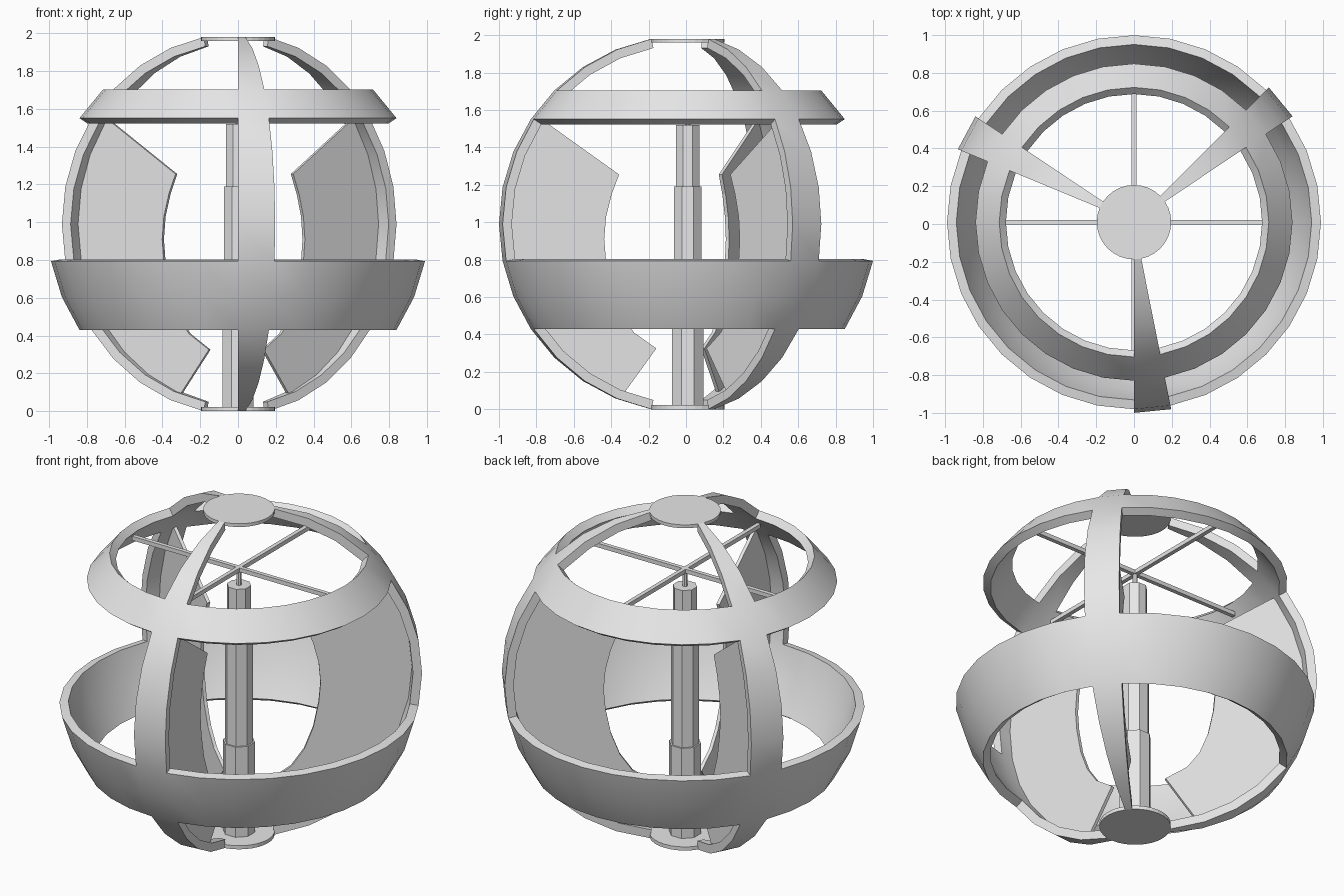
import bpy, bmesh, math
from mathutils import Matrix, Vector

if "Cube" in bpy.data.objects:
    bpy.data.objects.remove(bpy.data.objects["Cube"])

R = 1.0096                      # sphere radius
STEP = math.radians(11.25)      # 32 segments, 16 rings
CAP_Z = R * math.cos(STEP)
CENTRE = Vector((0, 0.0096, CAP_Z))
RIBS = (24, 3, 13)              # segment index of each rib
BANDS = (4, 9, 10)              # ring rows that run all the way round

grey = bpy.data.materials.new("light_grey")
grey.diffuse_color = (0.8, 0.8, 0.8, 1)
grey.use_nodes = True
grey.node_tree.nodes["Principled BSDF"].inputs["Base Color"].default_value = grey.diffuse_color


def finish(name, bm, smooth=False):
    bmesh.ops.recalc_face_normals(bm, faces=bm.faces[:])
    me = bpy.data.meshes.new(name)
    bm.to_mesh(me)
    bm.free()
    me.materials.append(grey)
    ob = bpy.data.objects.new(name, me)
    bpy.context.collection.objects.link(ob)
    if smooth:
        bpy.ops.object.select_all(action='DESELECT')
        ob.select_set(True)
        bpy.context.view_layer.objects.active = ob
        bpy.ops.object.shade_smooth_by_angle(angle=math.radians(30))
    return ob


def cylinder(name, radius, z0, z1, sides, turn=0.0):
    bm = bmesh.new()
    m = (Matrix.Translation((0, CENTRE.y, (z0 + z1) / 2)) @ Matrix.Rotation(turn, 4, 'Z'))
    bmesh.ops.create_cone(bm, cap_ends=True, segments=sides, radius1=radius,
                          radius2=radius, depth=z1 - z0, matrix=m)
    return finish(name, bm)


# Spherical cage: shell faces kept only on the ribs and bands, thickened inwards
T = 0.05
bm = bmesh.new()
grid = {}


def shell_vert(i, j, layer):
    key = (i % 32, j, layer)
    if key not in grid:
        a, p = key[0] * STEP, j * STEP
        n = Vector((math.sin(p) * math.cos(a), math.sin(p) * math.sin(a), math.cos(p)))
        grid[key] = bm.verts.new(CENTRE + n * (R - T * layer))
    return grid[key]


def kept(i, j):
    return 1 <= j <= 14 and (i % 32 in RIBS or j in BANDS)


for i in range(32):
    for j in range(1, 15):
        if not kept(i, j):
            continue
        ring = [(i, j), (i, j + 1), (i + 1, j + 1), (i + 1, j)]
        bm.faces.new([shell_vert(*c, 0) for c in ring])
        bm.faces.new([shell_vert(*c, 1) for c in reversed(ring)])
        # rim wall wherever the neighbouring cell is open
        for k, (di, dj) in enumerate(((-1, 0), (0, 1), (1, 0), (0, -1))):
            if not kept(i + di, j + dj):
                a, b = ring[k], ring[(k + 1) % 4]
                bm.faces.new([shell_vert(*b, 0), shell_vert(*a, 0),
                              shell_vert(*a, 1), shell_vert(*b, 1)])
finish("sphere_cage", bm, True)

# Flat discs at the poles
cap_r = R * math.sin(STEP)
cylinder("top_cap", cap_r, 2 * CAP_Z - 0.02, 2 * CAP_Z, 32)
cylinder("bottom_cap", cap_r, 0, 0.022, 32)

# Curved fins running inwards from each rib
outer = []
for k in range(10):
    p = math.radians(54.5) + k * math.radians(104.5) / 9
    outer.append((0.98 * math.sin(p), CENTRE.z + 0.98 * math.cos(p)))
inner = [(0.17, 0.325), (0.29, 0.41), (0.36, 0.51), (0.41, 0.64), (0.44, 0.79),
         (0.45, 0.91), (0.44, 1.03), (0.41, 1.15), (0.37, 1.255)]
for name, seg in zip(("front_fin", "right_fin", "left_fin"), RIBS):
    bm = bmesh.new()
    f = bm.faces.new([bm.verts.new((r, -0.01, z)) for r, z in outer + inner])
    ext = bmesh.ops.extrude_face_region(bm, geom=[f])
    bmesh.ops.translate(bm, vec=(0, 0.02, 0),
                        verts=[v for v in ext["geom"] if isinstance(v, bmesh.types.BMVert)])
    bm.transform(Matrix.Translation((0, CENTRE.y, 0)) @ Matrix.Rotation((seg + 0.5) * STEP, 4, 'Z'))
    finish(name, bm)

# Telescoping centre column
eighth = math.pi / 8
cylinder("column_base", 0.09, 0.01, 0.57, 8, eighth)
cylinder("column_middle", 0.08, 0.57, 1.19, 8, eighth)
cylinder("column_top", 0.068, 1.19, 1.52, 8, eighth)
cylinder("spindle", 0.015, 1.52, 1.62, 8, eighth)

# Crossed arms on top of the column
for name, size in (("cross_arm_side", (1.42, 0.025, 0.025)),
                   ("cross_arm_depth", (0.025, 1.42, 0.025))):
    bm = bmesh.new()
    bmesh.ops.create_cube(bm, size=1, matrix=Matrix.Translation((0, CENTRE.y, 1.615))
                          @ Matrix.Diagonal((*size, 1)))
    finish(name, bm)
